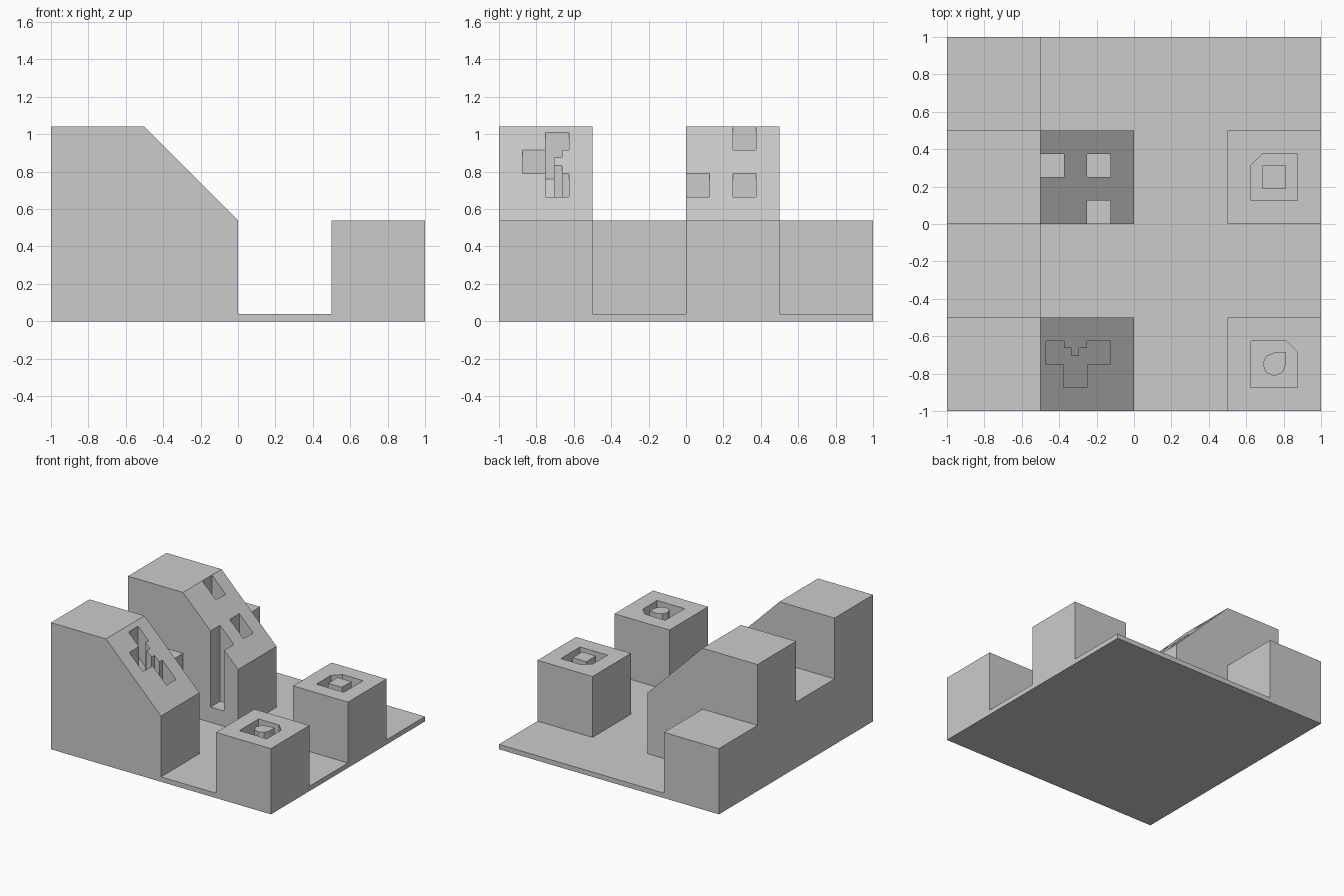
import bpy, bmesh
from mathutils import Vector

if "Cube" in bpy.data.objects:
    bpy.data.objects.remove(bpy.data.objects["Cube"])


def prism(name, pts, lo, hi, axis="z", shear=0.0):
    """Extrude a 2D outline along y or z; shear tilts it along x."""
    def place(p, h):
        if axis == "y":
            return Vector((p[0], h, p[1]))
        return Vector((p[0], p[1], h + shear * p[0]))
    bm = bmesh.new()
    a = [bm.verts.new(place(p, lo)) for p in pts]
    b = [bm.verts.new(place(p, hi)) for p in pts]
    n = len(pts)
    bm.faces.new(a)
    bm.faces.new(b)
    for i in range(n):
        j = (i + 1) % n
        bm.faces.new((a[i], a[j], b[j], b[i]))
    bmesh.ops.recalc_face_normals(bm, faces=bm.faces)
    me = bpy.data.meshes.new(name)
    bm.to_mesh(me)
    bm.free()
    ob = bpy.data.objects.new(name, me)
    bpy.context.collection.objects.link(ob)
    return ob


def combine(target, other, op):
    """Apply a boolean and remove the helper object."""
    mod = target.modifiers.new("bool", "BOOLEAN")
    mod.operation, mod.solver, mod.object = op, "EXACT", other
    bpy.context.view_layer.objects.active = target
    bpy.ops.object.modifier_apply(modifier=mod.name)
    bpy.data.objects.remove(other)


def rect(x0, x1, y0, y1):
    return [(x0, y0), (x1, y0), (x1, y1), (x0, y1)]


BASE, MID, TOP = 0.04, 0.54, 1.04

# Body: alternating tall and low strips, side profile in x/z
tall = [(-1, 0), (1, 0), (1, MID), (0.5, MID), (0.5, BASE), (0, BASE),
        (0, MID), (-0.5, TOP), (-1, TOP)]
low = [(-1, 0), (1, 0), (1, BASE), (-0.5, BASE), (-0.5, MID), (-1, MID)]
body = prism("stepped_base", tall, -1, -0.5, "y")
for profile, y in ((low, -0.5), (tall, 0), (low, 0.5)):
    combine(body, prism("strip", profile, y, y + 0.5, "y"), "UNION")

# Flat-bottomed shafts in the rear ramp (one opens through its front wall)
for r in ((-0.5, -0.375, 0.25, 0.375), (-0.25, -0.125, 0.25, 0.375),
          (-0.25, -0.125, -0.05, 0.125)):
    combine(body, prism("shaft_cutter", rect(*r), 0.165, 1.3), "DIFFERENCE")

# Notched recess in the front ramp, floor parallel to the slope
notch = [(-0.47, -0.625), (-0.47, -0.75), (-0.375, -0.75), (-0.375, -0.875),
         (-0.25, -0.875), (-0.25, -0.75), (-0.125, -0.75), (-0.125, -0.625),
         (-0.25, -0.625), (-0.25, -0.664), (-0.293, -0.664), (-0.293, -0.705),
         (-0.336, -0.705), (-0.336, -0.664), (-0.375, -0.664), (-0.375, -0.625)]
combine(body, prism("notch_cutter", notch, MID - 0.25, MID + 0.3, shear=-1),
        "DIFFERENCE")

# Chamfered wells in the two small blocks
FLOOR = MID - 0.25
rear_well = [(0.625, 0.125), (0.875, 0.125), (0.875, 0.375),
             (0.6875, 0.375), (0.625, 0.3125)]
front_well = [(0.625, -0.875), (0.875, -0.875), (0.875, -0.6875),
              (0.8125, -0.625), (0.625, -0.625)]
for well in (rear_well, front_well):
    combine(body, prism("well_cutter", well, FLOOR, MID + 0.2), "DIFFERENCE")

# Posts standing in the wells
prism("square_post", rect(0.6875, 0.8125, 0.1875, 0.3125), FLOOR, MID)
r, d = 0.0625, 0.0442
post = [(r, r), (0, r), (-d, d), (-r, 0), (-d, -d), (0, -r), (d, -d), (r, 0)]
prism("rounded_post", [(0.75 + x, -0.75 + y) for x, y in post], FLOOR, MID)
